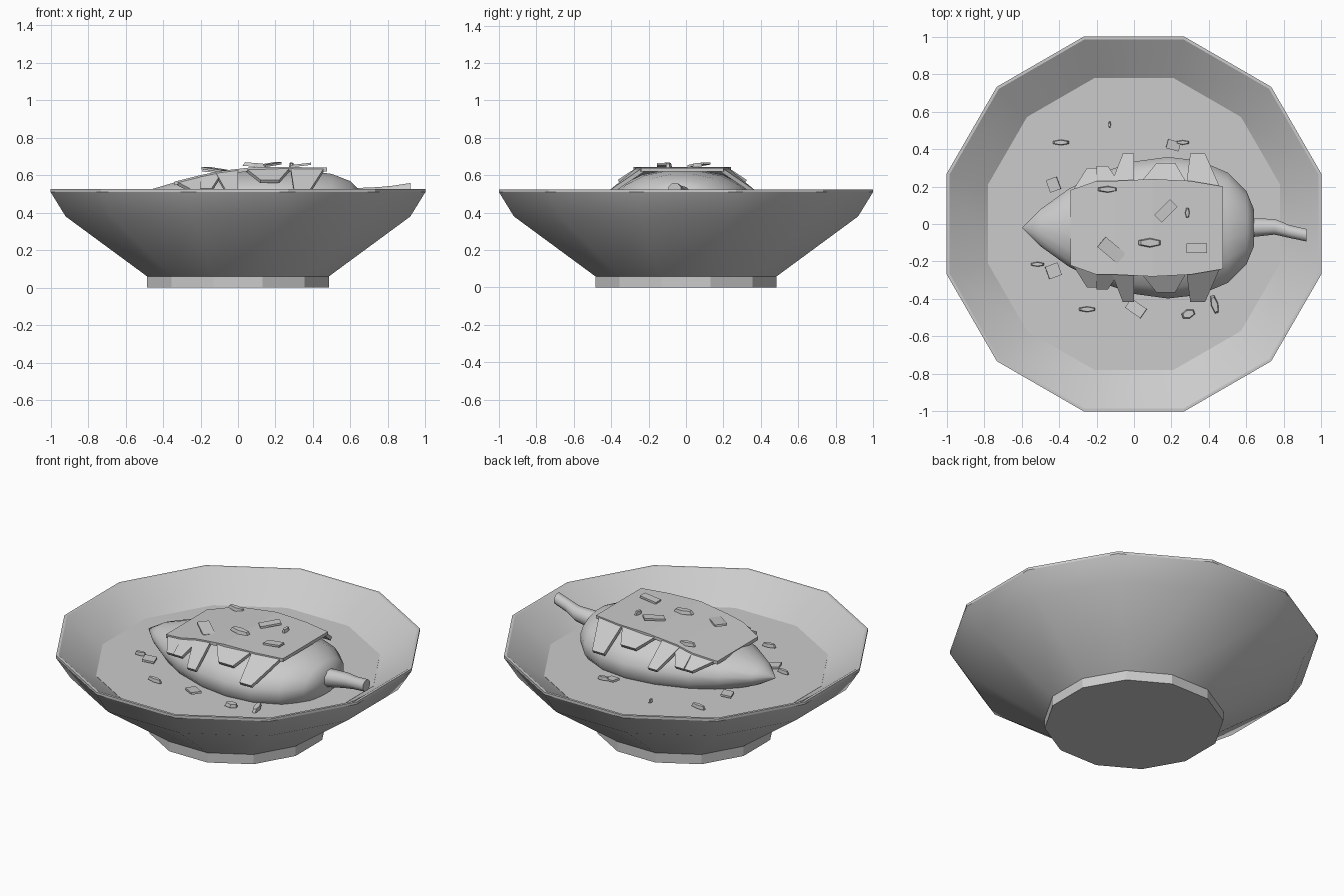
import bpy, bmesh, math
from mathutils import Matrix, Vector

cube = bpy.data.objects.get("Cube")
if cube:
    bpy.data.objects.remove(cube, do_unlink=True)

grey = bpy.data.materials.new("plain grey")
grey.use_nodes = True
colour = (0.6, 0.6, 0.6, 1)
grey.diffuse_color = colour
grey.node_tree.nodes["Principled BSDF"].inputs["Base Color"].default_value = colour


def finish(name, bm, smooth=None):
    """Turn a bmesh into a named object, smooth-shaded below an angle if given."""
    bmesh.ops.recalc_face_normals(bm, faces=bm.faces)
    mesh = bpy.data.meshes.new(name)
    bm.to_mesh(mesh)
    bm.free()
    mesh.materials.append(grey)
    obj = bpy.data.objects.new(name, mesh)
    bpy.context.collection.objects.link(obj)
    if smooth:
        bpy.ops.object.select_all(action='DESELECT')
        obj.select_set(True)
        bpy.context.view_layer.objects.active = obj
        bpy.ops.object.shade_smooth_by_angle(angle=math.radians(smooth))
    return obj


def loft(rings):
    """Skin rings of points and cap both ends."""
    bm = bmesh.new()
    loops = [[bm.verts.new(p) for p in ring] for ring in rings]
    n = len(loops[0])
    for a, b in zip(loops, loops[1:]):
        for i in range(n):
            j = (i + 1) % n
            bm.faces.new((a[i], a[j], b[j], b[i]))
    bm.faces.new(loops[0])
    bm.faces.new(loops[-1])
    return bm


def level_ring(r, z, n=12):
    """Horizontal polygon whose flat sides lie r from the centre."""
    R = r / math.cos(math.pi / n)
    turns = [(i + 0.5) * math.tau / n for i in range(n)]
    return [(R * math.cos(t), R * math.sin(t), z) for t in turns]


def upright_ring(x, y, z, ry, rz, n=12):
    turns = [(i + 0.5) * math.tau / n for i in range(n)]
    return [(x, y + ry * math.cos(t), z + rz * math.sin(t)) for t in turns]


# Dish: outer wall, rim and inner wall, then the foot and filling
dish = [(0.485, 0.06), (0.92, 0.38), (1.0, 0.51), (1.0, 0.525), (0.985, 0.525), (0.78, 0.38)]
finish("bowl", loft([level_ring(r, z) for r, z in dish]), 28)
finish("foot", loft([level_ring(0.485, z) for z in (0, 0.062)]))
finish("filling", loft([level_ring(0.78, z) for z in (0.375, 0.382)]))

# Fruit body: x, half width, half height, centre height
MID = -0.02
body = [(-0.595, 0.004, 0.004, 0.455), (-0.5, 0.1, 0.06, 0.455), (-0.35, 0.21, 0.11, 0.45),
        (-0.2, 0.29, 0.155, 0.445), (0, 0.36, 0.18, 0.445), (0.18, 0.385, 0.19, 0.445),
        (0.35, 0.365, 0.185, 0.445), (0.5, 0.3, 0.16, 0.45), (0.6, 0.2, 0.11, 0.46),
        (0.64, 0.1, 0.06, 0.47)]
finish("fruit_body", loft([upright_ring(x, MID, z, ry, rz, 16) for x, ry, rz, z in body]), 60)

# Stem
stem = [(0.62, -0.02, 0.48, 0.055), (0.75, -0.015, 0.495, 0.045),
        (0.83, -0.04, 0.51, 0.037), (0.92, -0.06, 0.525, 0.036)]
finish("stem", loft([upright_ring(x, y, z, r, r, 8) for x, y, z, r in stem]), 50)

# Topping sheet: x, half width, height
sheet = [(-0.34, 0.2, 0.565), (-0.2, 0.25, 0.6), (-0.1, 0.25, 0.622),
         (0.1, 0.26, 0.645), (0.3, 0.25, 0.643), (0.475, 0.22, 0.64)]


def sheet_at(x, k):
    """Half width (k=1) or height (k=2) of the sheet at x."""
    for a, b in zip(sheet, sheet[1:]):
        if x <= b[0]:
            return a[k] + (b[k] - a[k]) * (x - a[0]) / (b[0] - a[0])
    return sheet[-1][k]


finish("topping_sheet", loft([[(x, MID - w, z), (x, MID + w, z),
                               (x, MID + w, z - 0.02), (x, MID - w, z - 0.02)]
                              for x, w, z in sheet]))

# Hanging flaps: top start, top end, bottom end, bottom start, reach, bottom height
flaps = [(-0.33, -0.2, -0.2, -0.25, 0.32, 0.525), (-0.2, -0.08, -0.14, -0.2, 0.33, 0.53),
         (-0.12, 0.0, 0.0, -0.06, 0.395, 0.51), (0.04, 0.28, 0.22, 0.12, 0.345, 0.575),
         (0.28, 0.46, 0.38, 0.3, 0.395, 0.515)]
for side, label in ((-1, "front"), (1, "back")):
    for i, (t0, t1, b1, b0, reach, low) in enumerate(flaps):
        top = [(x, MID + side * (sheet_at(x, 1) - 0.01), sheet_at(x, 2)) for x in (t0, t1)]
        outer = top + [(x, MID + side * reach, low) for x in (b1, b0)]
        inner = [(x, y - side * 0.012, z - 0.018) for x, y, z in outer]
        finish(f"{label}_flap_{i + 1}", loft([outer, inner]))


# Garnish: x, y, length, width, turn
def scatter(name, pieces, sides, thick, tilt):
    for i, (x, y, length, width, turn) in enumerate(pieces):
        on_top = -0.34 < x < 0.48 and abs(y - MID) < 0.25
        z = sheet_at(x, 2) + 0.012 if on_top else 0.4
        bm = bmesh.new()
        bmesh.ops.create_cone(bm, cap_ends=True, segments=sides, radius1=0.5,
                              radius2=0.4 if sides > 4 else 0.5, depth=thick)
        if sides == 4:
            bmesh.ops.rotate(bm, verts=bm.verts, matrix=Matrix.Rotation(math.pi / 4, 3, 'Z'))
            length, width = length * math.sqrt(2), width * math.sqrt(2)
        bmesh.ops.scale(bm, verts=bm.verts, vec=(length, width, 1))
        lean = tilt if i % 2 else -tilt
        spin = Matrix.Rotation(math.radians(turn), 4, 'Z') @ Matrix.Rotation(lean, 4, 'Y')
        bm.transform(Matrix.Translation(Vector((x, y, z))) @ spin)
        finish(f"{name}_{i + 1}", bm)


scatter("seed", [(-0.39, 0.435, 0.1, 0.03, 0), (0.26, 0.435, 0.08, 0.025, 0),
                 (-0.13, 0.53, 0.035, 0.015, 90), (-0.14, 0.185, 0.12, 0.035, 0),
                 (0.285, 0.06, 0.06, 0.025, 90), (0.085, -0.1, 0.14, 0.05, 0),
                 (-0.515, -0.215, 0.08, 0.025, 0), (-0.25, -0.455, 0.1, 0.03, 0),
                 (0.43, -0.43, 0.11, 0.04, 105), (0.29, -0.48, 0.08, 0.05, 20)], 6, 0.02, 0.08)
scatter("flake", [(0.17, 0.07, 0.12, 0.055, 45), (-0.12, -0.14, 0.14, 0.07, -40),
                  (0.335, -0.13, 0.11, 0.05, 0), (0.21, 0.42, 0.07, 0.05, -15),
                  (-0.43, 0.21, 0.06, 0.07, 20), (-0.43, -0.25, 0.07, 0.07, 20),
                  (0.01, -0.45, 0.1, 0.06, -35)], 4, 0.012, 0.12)
